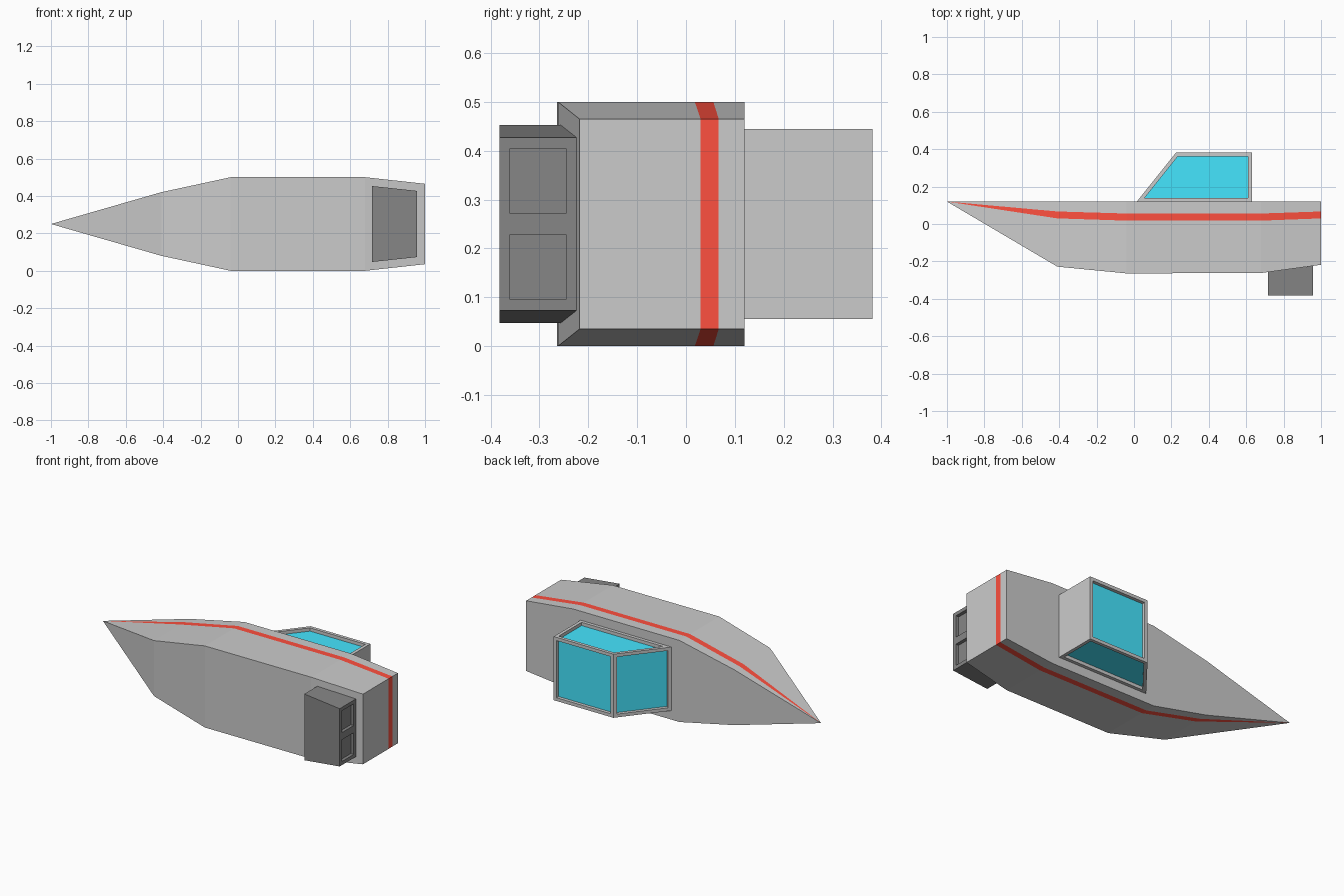
import bpy, bmesh

if "Cube" in bpy.data.objects:
    bpy.data.objects.remove(bpy.data.objects["Cube"])

ZC = 0.25  # centre plane of the boat, which lies on its side


def material(name, rgb):
    m = bpy.data.materials.new(name)
    m.diffuse_color = (*rgb, 1)
    m.use_nodes = True
    m.node_tree.nodes["Principled BSDF"].inputs["Base Color"].default_value = m.diffuse_color
    return m


GREY = material("grey", (0.8, 0.8, 0.8))
RED = material("red", (1.0, 0.08, 0.05))
BLUE = material("blue", (0.06, 0.79, 1.0))
DARK = material("dark", (0.24, 0.24, 0.24))


def finish(bm, name, mats):
    me = bpy.data.meshes.new(name)
    bm.to_mesh(me)
    bm.free()
    for m in mats:
        me.materials.append(m)
    ob = bpy.data.objects.new(name, me)
    bpy.context.collection.objects.link(ob)
    return ob


def recess(bm, faces, border, depth, mat):
    bmesh.ops.inset_individual(bm, faces=faces, thickness=border, use_even_offset=True)
    bmesh.ops.inset_individual(bm, faces=faces, thickness=0, depth=-depth)
    for f in faces:
        f.material_index = mat


# Hull: lofted stations (x, half width, stripe top, stripe bottom, keel)
DECK = 0.12
stations = [(-0.41, 0.17, 0.067, 0.03, -0.228),
            (-0.04, 0.25, 0.056, 0.018, -0.264),
            (0.68, 0.25, 0.056, 0.018, -0.262),
            (1.0, 0.215, 0.067, 0.03, -0.218)]
bm = bmesh.new()
tip = bm.verts.new((-1, DECK, ZC))
rings = []
for x, w, s1, s0, keel in stations:
    ys = [DECK, s1, s0, keel]
    rings.append([bm.verts.new((x, y, ZC + w)) for y in ys] +
                 [bm.verts.new((x, y, ZC - w)) for y in reversed(ys)])
for i in range(8):
    j = (i + 1) % 8
    strip = [bm.faces.new((tip, rings[0][i], rings[0][j]))]
    for a, b in zip(rings, rings[1:]):
        strip.append(bm.faces.new((a[i], b[i], b[j], a[j])))
    if i in (1, 5):
        for f in strip:
            f.material_index = 1
end = rings[-1]
for i in range(3):
    f = bm.faces.new((end[i], end[i + 1], end[6 - i], end[7 - i]))
    f.material_index = int(i == 1)
bmesh.ops.recalc_face_normals(bm, faces=bm.faces)
finish(bm, "hull", [GREY, RED])

# Cabin: side profile extruded across, with recessed windows
profile = [(0.015, DECK), (0.225, 0.382), (0.63, 0.382), (0.63, DECK)]
bm = bmesh.new()
left, right = [[bm.verts.new((x, y, ZC + s * 0.195)) for x, y in profile] for s in (1, -1)]
windows = [bm.faces.new(left), bm.faces.new(right)]
walls = [bm.faces.new((left[i], left[(i + 1) % 4], right[(i + 1) % 4], right[i])) for i in range(4)]
windows += walls[:2]
bmesh.ops.recalc_face_normals(bm, faces=bm.faces)
recess(bm, windows, 0.02, 0.02, 1)
bmesh.ops.delete(bm, geom=[walls[3]], context='FACES')
finish(bm, "cabin", [GREY, BLUE])

# Engine block under the stern, with two recessed vents facing aft
bm = bmesh.new()
cols = []
for dz in (-1, 0, 1):
    cols.append([bm.verts.new((x, y, ZC + dz * w)) for x, y, w in
                 ((0.717, -0.382, 0.203), (0.957, -0.382, 0.177),
                  (0.957, -0.224, 0.177), (0.717, -0.257, 0.203))])
vents = []
for a, b in zip(cols, cols[1:]):
    for i in range(4):
        f = bm.faces.new((a[i], a[(i + 1) % 4], b[(i + 1) % 4], b[i]))
        if i == 1:
            vents.append(f)
bm.faces.new(cols[0])
bm.faces.new(cols[2])
bmesh.ops.recalc_face_normals(bm, faces=bm.faces)
recess(bm, vents, 0.022, 0.02, 0)
finish(bm, "engine", [DARK])
